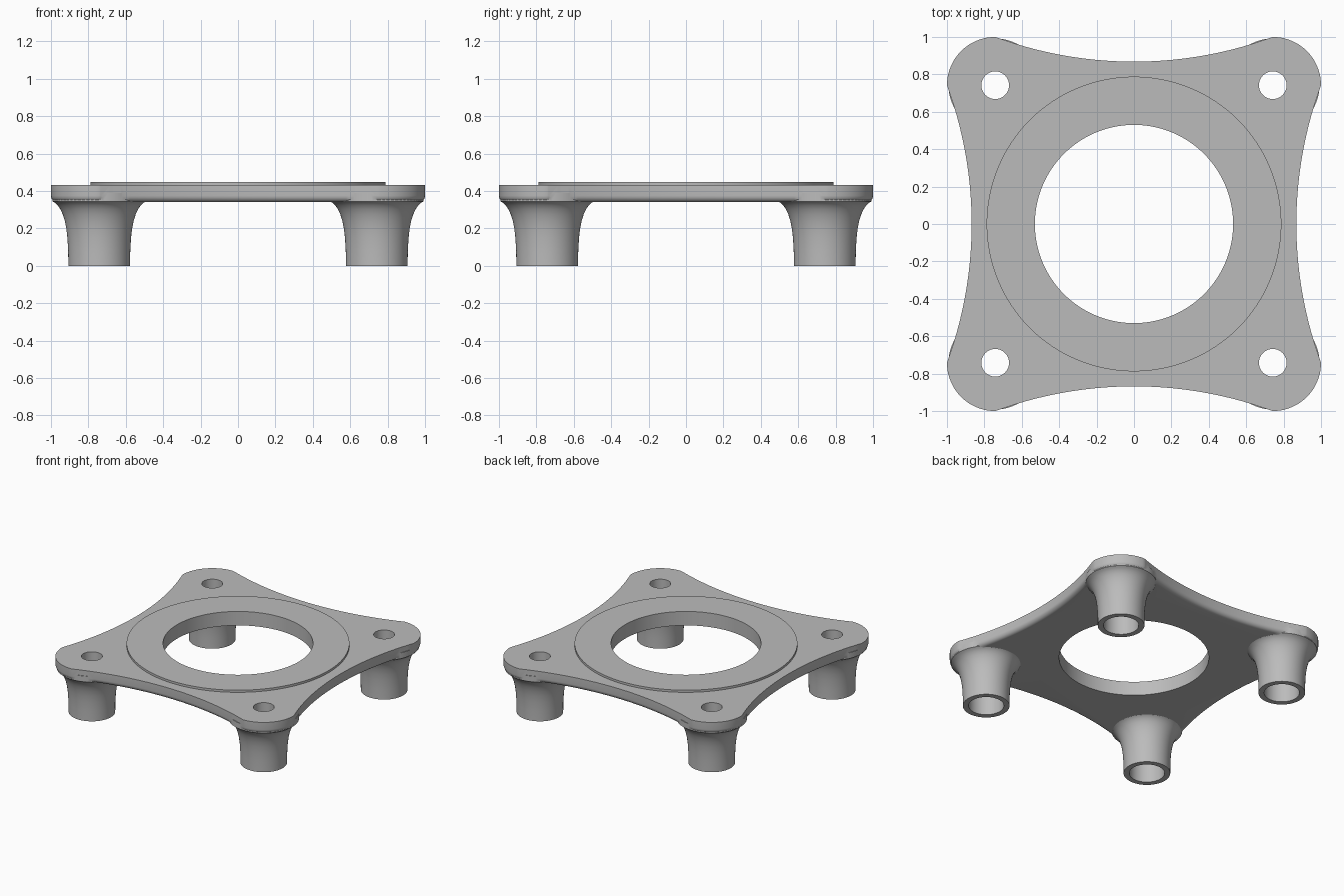
import bpy, bmesh, math
from mathutils import Vector

if "Cube" in bpy.data.objects:
    bpy.data.objects.remove(bpy.data.objects["Cube"])

grey = bpy.data.materials.new("plain_grey")
grey.diffuse_color = (0.5, 0.5, 0.5, 1)
grey.use_nodes = True
grey.node_tree.nodes["Principled BSDF"].inputs["Base Color"].default_value = grey.diffuse_color

LEG = 0.742           # leg axis offset
CORNER_R = 0.258      # corner lobe radius
TOP, UNDER = 0.432, 0.34


def make_object(name, bm):
    bmesh.ops.recalc_face_normals(bm, faces=bm.faces)
    mesh = bpy.data.meshes.new(name)
    bm.to_mesh(mesh)
    bm.free()
    mesh.materials.append(grey)
    obj = bpy.data.objects.new(name, mesh)
    bpy.context.collection.objects.link(obj)
    return obj


def loft(name, rings):
    """Closed solid skinned through equal-length rings, capped at both ends."""
    bm = bmesh.new()
    loops = [[bm.verts.new(p) for p in ring] for ring in rings]
    n = len(loops[0])
    for a, b in zip(loops, loops[1:]):
        for i in range(n):
            j = (i + 1) % n
            bm.faces.new((a[i], a[j], b[j], b[i]))
    bm.faces.new(loops[0])
    bm.faces.new(loops[-1])
    return make_object(name, bm)


def lathe(name, profile, x=0, y=0, n=64):
    """Solid of revolution from (radius, z) points about a vertical axis."""
    return loft(name, [[(x + r * math.cos(math.tau * i / n),
                         y + r * math.sin(math.tau * i / n), z)
                        for i in range(n)] for r, z in profile])


def outline():
    """Four rounded corner lobes joined by shallow concave arcs."""
    quarter = []
    half, mid, sag = 0.735, 0.868, 0.130
    radius = (half ** 2 + sag ** 2) / (2 * sag)
    for i in range(28):                        # right-hand concave side
        y = -half + 2 * half * i / 28
        quarter.append((mid + radius - math.sqrt(radius ** 2 - y * y), y))
    for i in range(21):                        # corner lobe
        a = math.radians(90 * i / 20)
        quarter.append((LEG + CORNER_R * math.cos(a), LEG + CORNER_R * math.sin(a)))
    pts = []
    for k in range(4):
        c, s = round(math.cos(k * math.pi / 2)), round(math.sin(k * math.pi / 2))
        pts += [Vector((c * x - s * y, s * x + c * y)) for x, y in quarter]
    return pts


def inset(pts, d):
    out = []
    for i, p in enumerate(pts):
        t = (pts[(i + 1) % len(pts)] - pts[i - 1]).normalized()
        out.append(p + Vector((-t.y, t.x)) * d)
    return out


def combine(target, tool, operation):
    mod = target.modifiers.new("join", 'BOOLEAN')
    mod.operation, mod.object, mod.solver = operation, tool, 'EXACT'
    bpy.context.view_layer.objects.active = target
    bpy.ops.object.modifier_apply(modifier=mod.name)
    bpy.data.objects.remove(tool)


# Plate with a rounded lower edge
base = outline()
edge = 0.035
rings = [[(p.x, p.y, TOP) for p in base]]
for i in range(7):
    a = math.radians(15 * i)
    z = UNDER + edge * (1 - math.sin(a))
    rings.append([(p.x, p.y, z) for p in inset(base, edge * (1 - math.cos(a)))])
plate = loft("mounting_plate", rings)

# Raised collar
combine(plate, lathe("collar", [(0.788, 0.40), (0.788, 0.449)], n=128), 'UNION')

# Flared legs, then their bores
flare = [(0.165, 0), (0.166, 0.08), (0.170, 0.15), (0.176, 0.20), (0.184, 0.24),
         (0.195, 0.275), (0.208, 0.303), (0.222, 0.323), (0.236, 0.336),
         (0.250, 0.345), (0.250, 0.39)]
corners = [(sx * LEG, sy * LEG) for sx in (-1, 1) for sy in (-1, 1)]
for x, y in corners:
    combine(plate, lathe("leg", flare, x, y), 'UNION')
for x, y in corners:
    bore = [(0.125, -0.1), (0.125, UNDER), (0.074, UNDER), (0.074, 0.6)]
    combine(plate, lathe("bore", bore, x, y, 48), 'DIFFERENCE')

# Central opening
combine(plate, lathe("opening", [(0.53, 0.1), (0.53, 0.6)], n=128), 'DIFFERENCE')

plate.select_set(True)
bpy.context.view_layer.objects.active = plate
bpy.ops.object.shade_smooth_by_angle(angle=math.radians(32))
